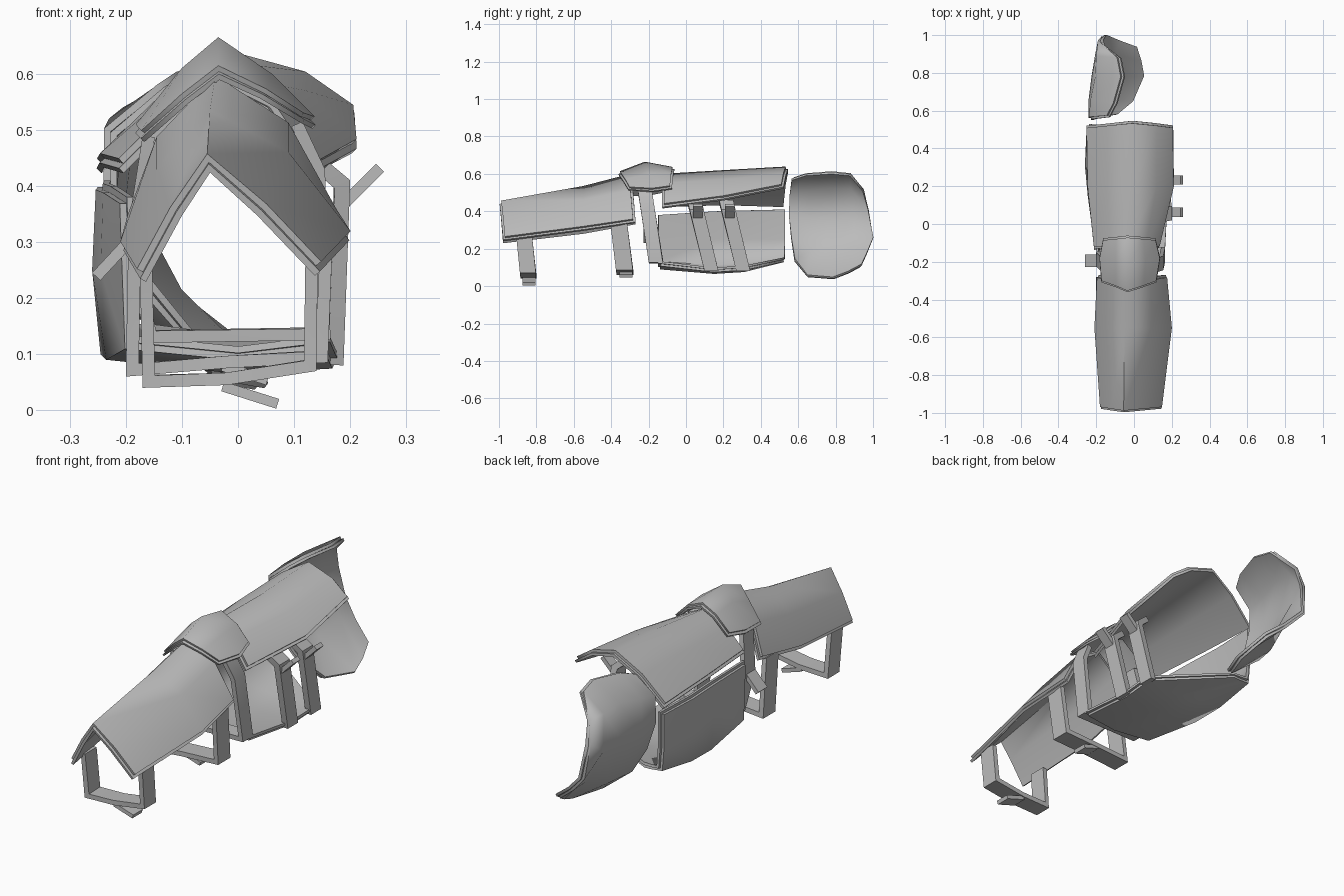
import bpy
import math
from mathutils import Vector

cube = bpy.data.objects.get("Cube")
if cube:
    bpy.data.objects.remove(cube, do_unlink=True)

grey = bpy.data.materials.new("plain_grey")
grey.use_nodes = True
grey.diffuse_color = (0.5, 0.5, 0.5, 1)
grey.node_tree.nodes["Principled BSDF"].inputs["Base Color"].default_value = (0.5, 0.5, 0.5, 1)


def sheet(name, rows, thick, offset=-1.0, angle=30):
    """Loft a grid of points and thicken it inward."""
    n = len(rows[0])
    verts = [tuple(p) for r in rows for p in r]
    faces = [(i * n + j, i * n + j + 1, (i + 1) * n + j + 1, (i + 1) * n + j)
             for i in range(len(rows) - 1) for j in range(n - 1)]
    me = bpy.data.meshes.new(name)
    me.from_pydata(verts, [], faces)
    me.materials.append(grey)
    ob = bpy.data.objects.new(name, me)
    bpy.context.collection.objects.link(ob)
    bpy.ops.object.select_all(action='DESELECT')
    ob.select_set(True)
    bpy.context.view_layer.objects.active = ob
    mod = ob.modifiers.new("Thickness", 'SOLIDIFY')
    mod.thickness = thick
    mod.offset = offset
    mod.use_even_offset = True
    bpy.ops.object.modifier_apply(modifier=mod.name)
    bpy.ops.object.shade_smooth_by_angle(angle=math.radians(angle))


def pull_in(rows, dist):
    """Move the border of a grid inward by a fixed distance."""
    def step(a, b):
        d = b - a
        return a + d.normalized() * min(dist, d.length * 0.4)
    rows = [[step(r[0], r[1])] + r[1:-1] + [step(r[-1], r[-2])] for r in rows]
    first = [step(a, b) for a, b in zip(rows[0], rows[1])]
    last = [step(a, b) for a, b in zip(rows[-1], rows[-2])]
    return [first] + rows[1:-1] + [last]


def plate(name, rows, thick=0.012, angle=80):
    """Armour plate: outer face over a slightly larger liner."""
    rows = [[Vector(p) for p in r] for r in rows]
    sheet(name, pull_in(rows, 0.012), thick, -1, angle)
    sheet(name + "_liner", rows, thick, -3, angle)


def section(y, pts, bow=0.0):
    """Cross-section in xz; bow pushes the middle along y."""
    m = (len(pts) - 1) / 2
    return [(x, y + bow * (1 - abs(i - m) / m), z) for i, (x, z) in enumerate(pts)]


def strap(name, y, width, pts, lean=0.0, thick=0.022):
    """Flat band following an xz path, leaning along y as it drops."""
    top = max(z for x, z in pts)
    rows = [[(x, y + s * width / 2 + lean * (top - z), z) for x, z in pts] for s in (-1, 1)]
    sheet(name, rows, thick)


# Shin guard
plate("shin_guard", [
    section(-0.98, [(-.185, .24), (-.12, .36), (-.055, .455), (.05, .365), (.155, .255)], -.02),
    section(-0.55, [(-.215, .29), (-.145, .43), (-.05, .535), (.09, .46), (.208, .31)]),
    section(-0.27, [(-.2, .34), (-.145, .49), (-.04, .6), (.09, .515), (.18, .35)], -.03)])

# Knee cap
plate("knee_cap", [
    section(-0.31, [(-.18, .49), (-.1, .56), (-.035, .61), (.05, .57), (.125, .525)], -.055),
    section(-0.18, [(-.19, .5), (-.1, .61), (-.035, .665), (.06, .6), (.145, .515)], -.04),
    section(-0.075, [(-.17, .52), (-.1, .595), (-.035, .635), (.05, .6), (.12, .53)], .015)],
    thick=.009)

# Upper thigh guard
plate("thigh_guard", [
    section(-0.13, [(-.22, .44), (-.13, .53), (-.04, .6), (.06, .55), (.14, .43)]),
    section(0.2, [(-.255, .45), (-.14, .55), (-.01, .62), (.12, .57), (.22, .475)]),
    section(0.52, [(-.26, .44), (-.14, .56), (-.01, .64), (.12, .605), (.215, .54)], .025)])

# Thigh side wall with the floor cut off diagonally at the back
plate("thigh_under_guard", [
    section(-0.15, [(.165, .11), (0, .09), (-.2, .11), (-.205, .25), (-.21, .38)]),
    section(0.15, [(.18, .075), (0, .065), (-.235, .09), (-.245, .25), (-.24, .4)]),
    section(0.31, [(.185, .085), (0, .075), (-.245, .1), (-.26, .25), (-.253, .405)]),
    section(0.53, [(-.15, .13), (-.19, .13), (-.24, .135), (-.25, .25), (-.25, .41)])])

# Hip guard: a bowl curling inward at top and bottom
plate("hip_guard", [
    [(-.1, .575, .13), (-.2, .56, .25), (-.24, .55, .38), (-.24, .555, .5), (-.14, .565, .585)],
    [(-.02, .65, .04), (-.185, .66, .17), (-.24, .66, .36), (-.23, .66, .52), (-.1, .64, .61)],
    [(.04, .79, .03), (-.15, .78, .155), (-.225, .78, .36), (-.205, .78, .54), (-.06, .78, .62)],
    [(.025, .87, .06), (-.12, .9, .2), (-.205, .9, .36), (-.2, .89, .53), (-.08, .88, .61)],
    [(0, .94, .1), (-.09, .97, .17), (-.17, 1, .25), (-.19, .98, .41), (-.17, .955, .52)]])

# Bands around the shin and knee
strap("lower_shin_strap", -0.865, .085,
      [(.142, .265), (.14, .07), (-.02, .045), (-.17, .04), (-.175, .255)], .1)
strap("upper_shin_strap", -0.36, .09,
      [(.17, .34), (.16, .085), (-.02, .075), (-.2, .06), (-.195, .33)], .12)
strap("knee_strap", -0.22, .075,
      [(.115, .515), (.155, .43), (.165, .125), (-.165, .12), (-.2, .3), (-.17, .49)], .15)

# Strap tabs
strap("lower_shin_tab", -0.84, .07, [(.068, .003), (-.03, .034)], thick=.018)
strap("upper_shin_tab", -0.32, .07, [(.05, .045), (-.03, .07)], thick=.018)
strap("knee_tab", -0.195, .065, [(-.26, .245), (-.195, .315)], thick=.02)

# Thigh side bars with their tabs
for i, y in enumerate((0.045, 0.215)):
    strap(f"thigh_bar_{i + 1}", y, .075, [(.14, .46), (.2, .41), (.188, .08)], .24, .028)
    strap(f"thigh_bar_tab_{i + 1}", y + .018, .05, [(.26, .425), (.18, .345)], thick=.02)
